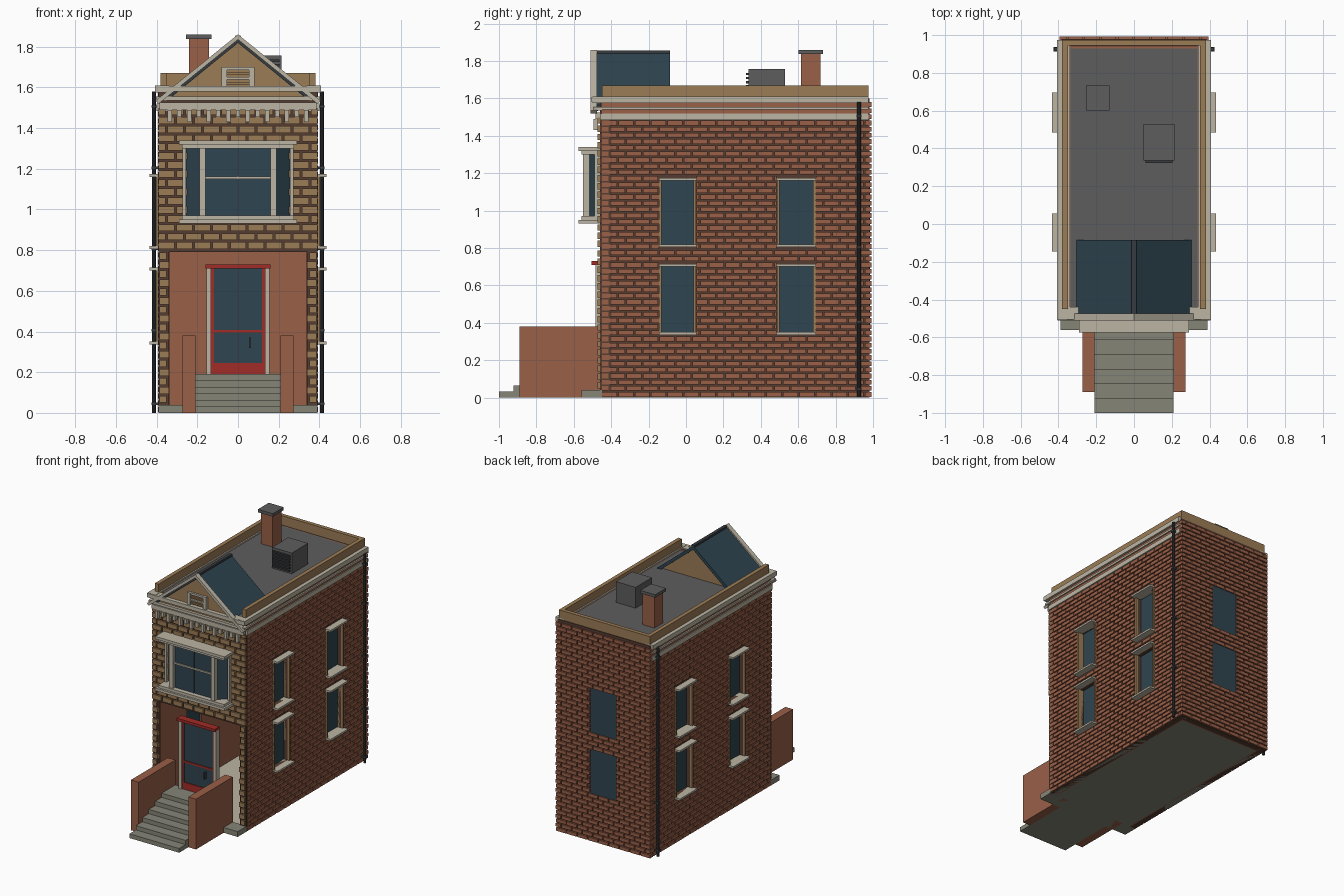
import bpy
import bmesh
from mathutils import Vector

default_cube = bpy.data.objects.get("Cube")
if default_cube:
    bpy.data.objects.remove(default_cube, do_unlink=True)


def material(name, red, green, blue):
    m = bpy.data.materials.new(name)
    m.use_nodes = True
    colour = (red, green, blue, 1)
    m.diffuse_color = colour
    m.node_tree.nodes["Principled BSDF"].inputs["Base Color"].default_value = colour
    return m


BRICK = material("red brick", .32, .115, .064)
MORTAR = material("dark mortar", .09, .045, .03)
TAN = material("tan stone", .33, .2, .093)
CREAM = material("cream trim", .5, .46, .37)
GLASS = material("blue glass", .028, .058, .08)
ROOF = material("roof grey", .11, .11, .11)
STONE = material("step stone", .24, .235, .185)
RED = material("door red", .36, .025, .02)
METAL = material("dark metal", .04, .045, .05)


def finish(name, bm, mat):
    bmesh.ops.recalc_face_normals(bm, faces=bm.faces)
    mesh = bpy.data.meshes.new(name)
    bm.to_mesh(mesh)
    bm.free()
    mesh.materials.append(mat)
    obj = bpy.data.objects.new(name, mesh)
    bpy.context.collection.objects.link(obj)
    return obj


def boxes(name, mat, *items):
    """Each item is x0, x1, y0, y1, z0, z1."""
    bm = bmesh.new()
    for b in items:
        pairs = [sorted(b[i:i + 2]) for i in (0, 2, 4)]
        cube = bmesh.ops.create_cube(bm, size=1)["verts"]
        for v in cube:
            v.co = Vector([lo + (c + .5) * (hi - lo) for c, (lo, hi) in zip(v.co, pairs)])
    return finish(name, bm, mat)


def prism(name, mat, outline, lo, hi, upright=True):
    """Extrude an outline along y (upright) or along z (plan)."""
    bm = bmesh.new()
    verts = [bm.verts.new((a, lo, b) if upright else (a, b, lo)) for a, b in outline]
    face = bm.faces.new(verts)
    extruded = bmesh.ops.extrude_face_region(bm, geom=[face])["geom"]
    shift = (0, hi - lo, 0) if upright else (0, 0, hi - lo)
    bmesh.ops.translate(bm, vec=shift, verts=[e for e in extruded if isinstance(e, bmesh.types.BMVert)])
    return finish(name, bm, mat)


def brickwork(name, mat, place, span, rise, row, length, gap, holes=()):
    """Staggered bricks over a wall, broken at openings (u0, u1, z0, z1)."""
    items = []
    count = round((rise[1] - rise[0]) / row)
    for r in range(count):
        z = rise[0] + r * row
        middle = z + row / 2
        free = [span]
        for h in holes:
            if h[2] < middle < h[3]:
                free = [p for a, b in free for p in ((a, min(b, h[0])), (max(a, h[1]), b))]
        u = span[0] - (length / 2 if r % 2 else 0)
        while u < span[1]:
            for a, b in free:
                left, right = max(u, a), min(u + length - gap, b)
                if right - left > gap:
                    items.append(place(left, right, z + gap / 2, z + row - gap / 2))
            u += length
    return boxes(name, mat, *items)


SIDES = (-1, 1)
FRONT, BACK, HALF = -.45, .975, .385
LEVELS = ((.35, .7), (.82, 1.16))
BAYS = ((-.13, .04), (.5, .68))

# Side walls with window openings, brick facing and brick lining inside
openings = [(a - .015, b + .015, lo - .015, hi + .015) for a, b in BAYS for lo, hi in LEVELS]
y_cuts = [FRONT, *[c for b in BAYS for c in b], BACK]
z_cuts = [0, *[c for b in LEVELS for c in b], 1.6]
cells = [(y_cuts[i], y_cuts[i + 1], z_cuts[j], z_cuts[j + 1])
         for i in range(5) for j in range(5) if not (i % 2 and j % 2)]
for s, side in zip(SIDES, ("right", "left")):
    boxes(side + "_wall", MORTAR, *[(s * .345, s * HALF, *c) for c in cells])
    boxes(side + "_wall_lining", BRICK, *[(s * .335, s * .345, *c) for c in cells])
    brickwork(side + "_wall_bricks", BRICK, lambda a, b, c, d: (s * .38, s * .394, a, b, c, d),
              (FRONT, BACK), (0, 1.485), .033, .088, .008, openings)
    panes, jambs, ledges = [], [], []
    for a, b in BAYS:
        for lo, hi in LEVELS:
            panes.append((s * .345, s * .355, a, b, lo, hi))
            jambs += [(s * .35, s * .402, a - .014, a, lo, hi), (s * .35, s * .402, b, b + .014, lo, hi)]
            ledges += [(s * .35, s * .435, a - .015, b + .015, z, z + .014) for z in (lo - .014, hi)]
    boxes(side + "_window_glass", GLASS, *panes)
    boxes(side + "_window_jambs", TAN, *jambs)
    boxes(side + "_window_ledges", CREAM, *ledges)
    # Stepped side cornice, parapet and rain pipe
    boxes(side + "_frieze", BRICK, (s * .38, s * .393, FRONT, BACK, 1.485, 1.6))
    boxes(side + "_cornice", CREAM,
          (s * .34, s * .4, -.46, BACK, 1.485, 1.52),
          (s * .38, s * .403, -.49, BACK, 1.54, 1.555),
          (s * .34, s * .408, -.5, BACK, 1.575, 1.61))
    boxes(side + "_parapet", TAN, (s * .35, s * .38, FRONT, BACK, 1.6, 1.67))
    bpy.ops.mesh.primitive_cylinder_add(vertices=10, radius=.01, depth=1.58, location=(s * .413, .925, .79))
    pipe = bpy.context.object
    pipe.name = side + "_rain_pipe"
    pipe.data.materials.append(METAL)
    boxes(side + "_pipe_brackets", METAL,
          *[(s * .39, s * .425, .912, .938, z, z + .012) for z in (.04, .4, .8, 1.2, 1.5)])

# Back wall
boxes("back_wall", MORTAR, (-HALF, HALF, .94, .98, 0, 1.6))
boxes("back_wall_lining", BRICK, (-.34, .34, .93, .94, 0, 1.6))
brickwork("back_wall_bricks", BRICK, lambda a, b, c, d: (a, b, .975, .993, c, d),
          (-.394, .394), (0, 1.584), .033, .088, .008, [(-.11, .11, lo, hi) for lo, hi in LEVELS])
boxes("back_window_glass", GLASS, *[(-.11, .11, .975, .985, lo, hi) for lo, hi in LEVELS])
boxes("back_parapet", TAN, (-.38, .38, .945, BACK, 1.58, 1.67))

# Floor, plinth and flat roof
boxes("ground_slab", STONE, (-HALF, HALF, FRONT, BACK, 0, .015), (-.39, .39, -.56, FRONT, 0, .04))
boxes("hall_floor", CREAM, (-.34, .34, FRONT, .93, .015, .02))
boxes("flat_roof", ROOF, (-.36, .36, FRONT, .95, 1.575, 1.6))

# Front wall above the open hall, with corner piers
boxes("front_wall", MORTAR, (-.39, .39, -.46, -.41, .79, 1.6),
      *[(s * .34, s * .39, -.46, -.41, .04, .79) for s in SIDES])
brickwork("front_wall_bricks", TAN, lambda a, b, c, d: (a, b, -.473, -.455, c, d),
          (-.39, .39), (.8, 1.504), .044, .088, .01, [(-.25, .25, .95, 1.32)])
boxes("corner_blocks", TAN,
      *[(s * (.34 if r % 2 else .352), s * .385, -.473, -.445, .05 + r * .044, .084 + r * .044)
        for r in range(17) for s in SIDES])

# Front steps with flanking walls
boxes("front_steps", STONE,
      *[(-.208, .208, -1 + i * .077, -.45, i * .032, (i + 1) * .032) for i in range(6)])
for s, side in zip(SIDES, ("right", "left")):
    boxes(side + "_step_wall", BRICK, (s * .208, s * .272, -.89, FRONT, 0, .38))

# Entrance door
boxes("door_glass", GLASS, (-.13, .13, -.468, -.455, .19, .715))
boxes("door_frame", RED, (-.16, .16, -.505, -.45, .71, .73),
      (-.13, .13, -.475, -.45, .19, .245), (-.13, .13, -.475, -.45, .395, .408),
      *[(s * .118, s * .132, -.475, -.45, .19, .71) for s in SIDES])
boxes("door_pilasters", CREAM, *[(s * .132, s * .156, -.485, -.445, .19, .71) for s in SIDES])
boxes("door_fittings", METAL, (-.003, .003, -.473, -.46, .245, .71), (.055, .063, -.49, -.46, .32, .37))

# Bay window
prism("bay_glass", GLASS, [(-.26, -.46), (-.18, -.525), (.18, -.525), (.26, -.46)], .95, 1.32, False)
boxes("bay_sill_and_head", CREAM,
      (-.29, .29, -.575, -.46, 1.32, 1.34), (-.275, .275, -.56, -.46, 1.3, 1.32),
      (-.275, .275, -.56, -.46, .95, .97), (-.29, .29, -.575, -.46, .93, .95))
boxes("bay_posts", CREAM, (-.17, .17, -.535, -.52, 1.15, 1.162),
      *[(s * .16, s * .19, -.55, -.505, .97, 1.3) for s in SIDES],
      *[(s * .255, s * .272, -.49, -.455, .97, 1.3) for s in SIDES])
boxes("bay_mullion", METAL, (-.003, .003, -.529, -.52, .97, 1.3))

# Front cornice with hanging brackets
boxes("front_cornice", CREAM, (-.385, .385, -.485, -.45, 1.49, 1.525),
      (-.4, .4, -.495, -.45, 1.535, 1.555), (-.408, .408, -.505, -.44, 1.58, 1.608))
boxes("cornice_brackets", CREAM,
      *[(i * .048 - .011, i * .048 + .011, -.495, -.47, 1.43 if i % 2 else 1.455, 1.49) for i in range(-7, 8)])

# Gable: tan core, sloped roof and raking trim
prism("gable_core", TAN, [(0, 1.82), (-.35, 1.54), (.35, 1.54)], -.475, -.105)
for s, side in zip(SIDES, ("right", "left")):
    prism(side + "_gable_roof", GLASS, [(0, 1.85), (s * .347, 1.565), (s * .347, 1.535), (0, 1.82)], -.48, -.085)
    prism(side + "_gable_rake", CREAM, [(0, 1.86), (s * .405, 1.535), (s * .39, 1.52), (0, 1.835)], -.51, -.475)
    prism(side + "_gable_shadow_board", METAL, [(0, 1.835), (s * .37, 1.536), (s * .355, 1.532), (0, 1.818)], -.49, -.47)
boxes("gable_ridge", METAL, (-.012, .012, -.475, -.085, 1.838, 1.856))

# Small gable window
boxes("gable_vent_frame", CREAM, *[(s * .055, s * .08, -.495, -.47, 1.6, 1.7) for s in SIDES],
      (-.07, .07, -.49, -.47, 1.685, 1.7), (-.06, .06, -.49, -.47, 1.64, 1.65))
boxes("gable_vent_slats", TAN, *[(-.055, .055, -.484, -.47, z, z + .012) for z in (1.615, 1.66)])

# Chimney and rooftop unit
boxes("chimney", BRICK, (-.24, -.142, .615, .72, 1.59, 1.84))
boxes("chimney_cap", ROOF, (-.255, -.13, .602, .732, 1.838, 1.86))
boxes("rooftop_unit", ROOF, (.05, .215, .335, .53, 1.59, 1.757))
boxes("rooftop_unit_louvres", METAL,
      *[(.06, .205, .322, .337, 1.615 + i * .022, 1.627 + i * .022) for i in range(6)])
